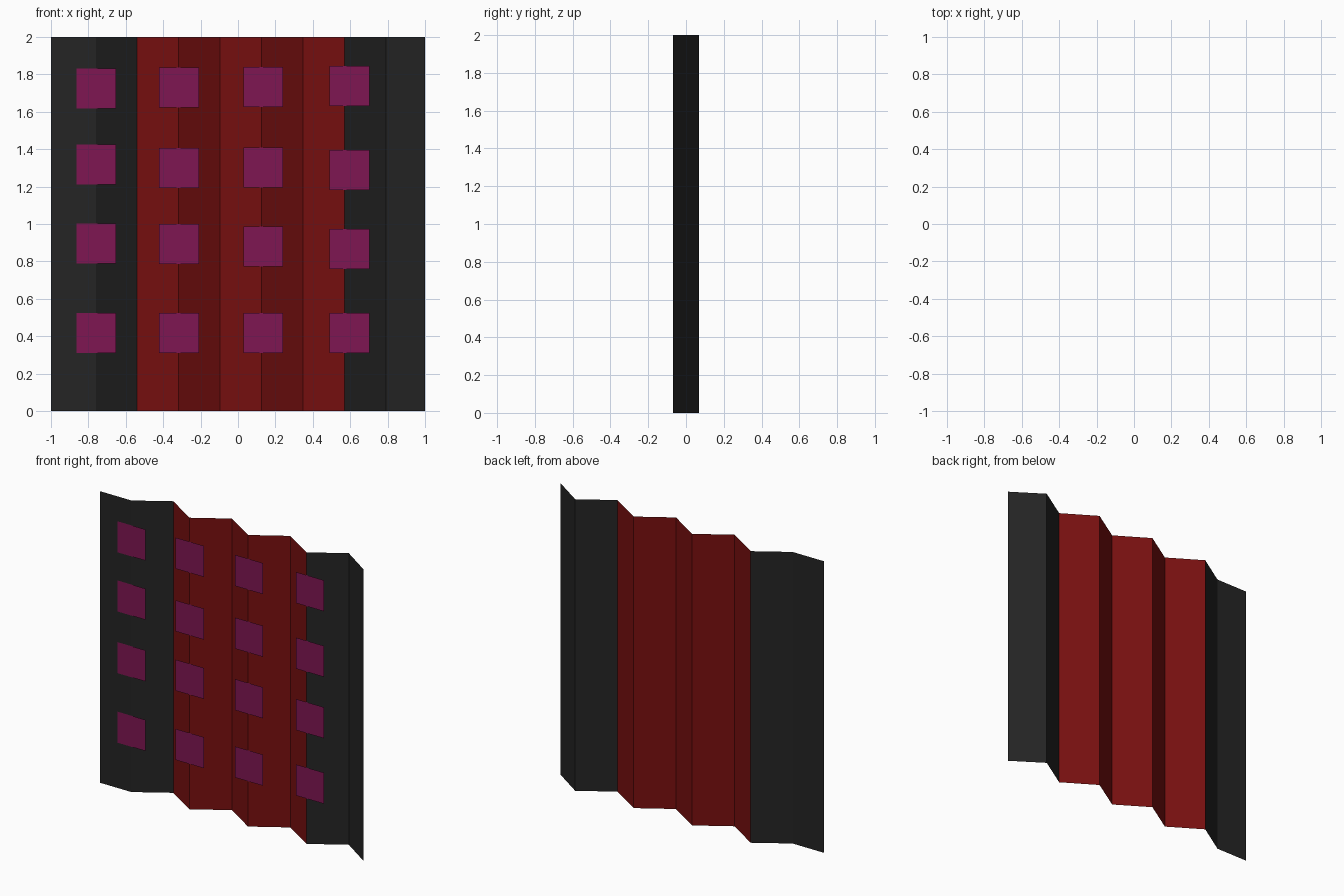
import bpy

if "Cube" in bpy.data.objects:
    bpy.data.objects.remove(bpy.data.objects["Cube"])

def material(name, rgb):
    m = bpy.data.materials.new(name)
    m.diffuse_color = (*rgb, 1)
    m.use_nodes = True
    m.node_tree.nodes["Principled BSDF"].inputs["Base Color"].default_value = m.diffuse_color
    return m

black = material("black_cloth", (0.018, 0.018, 0.018))
red = material("red_cloth", (0.19, 0.005, 0.005))
purple = material("purple_patch", (0.21, 0.008, 0.085))

def mesh_object(name, verts, faces, mat):
    me = bpy.data.meshes.new(name)
    me.from_pydata(verts, [], faces)
    me.materials.append(mat)
    ob = bpy.data.objects.new(name, me)
    bpy.context.collection.objects.link(ob)
    return ob

H, D = 2.0, 0.07  # curtain height, half pleat depth

def pleats(name, profile, mat):
    """Extrude an open (x, y) fold line upwards, faces towards the front."""
    n = len(profile)
    verts = [(x, y, z) for z in (0, H) for x, y in profile]
    faces = [(i, i + 1, n + i + 1, n + i) for i in range(n - 1)]
    return mesh_object(name, verts, faces, mat)

# Fold line: flat first panel, then alternating pleats
xs = [-1, -0.76, -0.54, -0.318, -0.096, 0.125, 0.348, 0.57, 0.792, 1]
fold = [(x, D if i and i % 2 == 0 else -D) for i, x in enumerate(xs)]
pleats("left_curtain_border", fold[:3], black)
pleats("curtain_middle", fold[2:8], red)
pleats("right_curtain_border", fold[7:], black)

# Square patches floating just in front of the folds
columns = {
    -0.758: (0.418, 0.895, 1.318, 1.724),
    -0.316: (0.418, 0.893, 1.30, 1.73),
    0.135: (0.418, 0.88, 1.302, 1.732),
    0.596: (0.418, 0.867, 1.288, 1.738),
}
s, y = 0.1065, -D - 0.002
for c, (x, rows) in enumerate(columns.items()):
    for r, z in enumerate(rows):
        corners = [(x - s, y, z - s), (x + s, y, z - s),
                   (x + s, y, z + s), (x - s, y, z + s)]
        mesh_object(f"patch_{c + 1}_{r + 1}", corners, [(0, 1, 2, 3)], purple)
